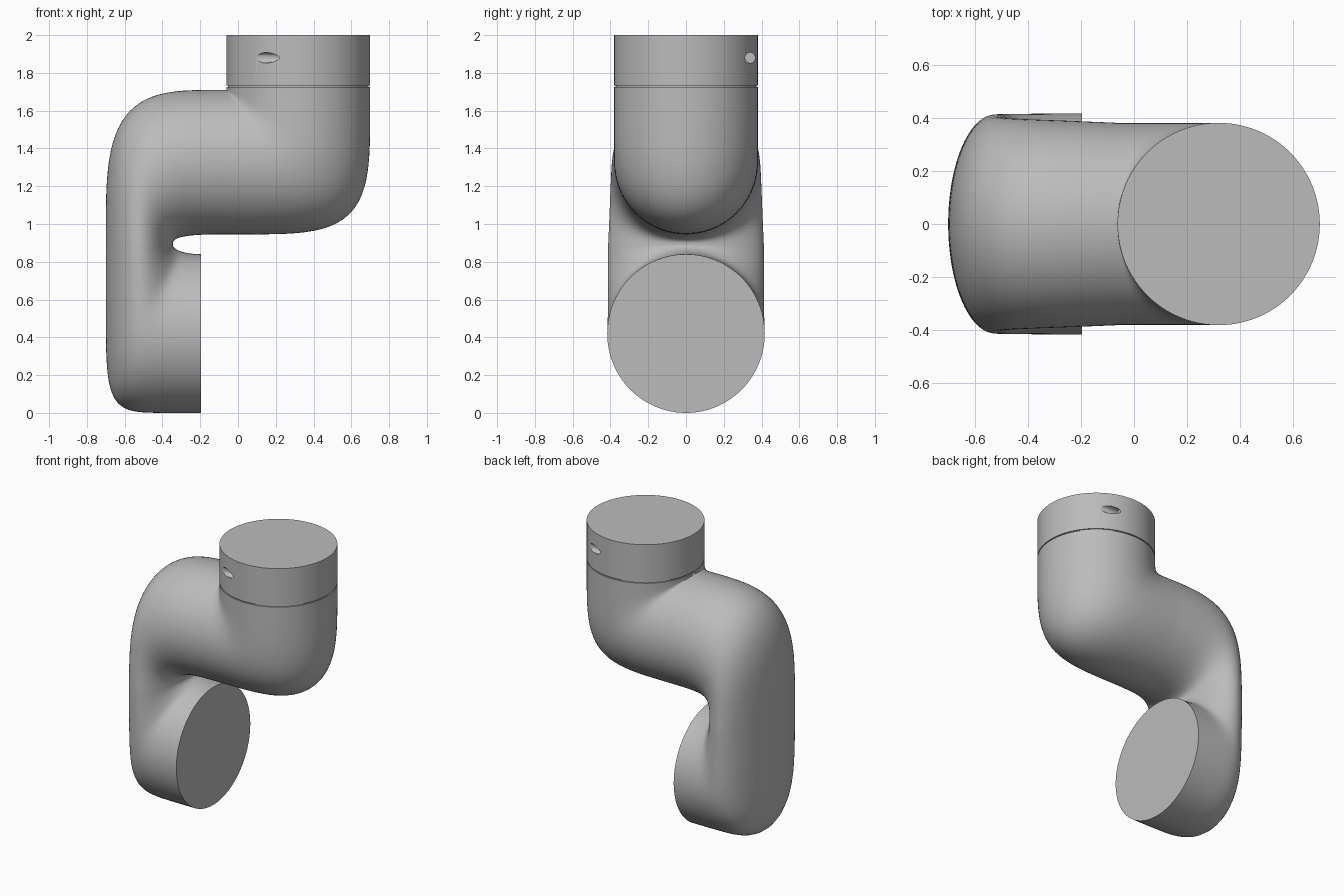
import bpy, bmesh
from math import sin, cos, pi, radians

old = bpy.data.objects.get("Cube")
if old:
    bpy.data.objects.remove(old, do_unlink=True)

grey = bpy.data.materials.new("satin_grey")
grey.use_nodes = True
COLOUR = (0.5, 0.5, 0.5, 1)
grey.diffuse_color = COLOUR
grey.node_tree.nodes["Principled BSDF"].inputs["Base Color"].default_value = COLOUR

SIDES, STEPS = 96, 36
TOP_X, TOP_R = 0.319, 0.381          # axis and radius of the upper joint


def smooth(ob):
    bpy.ops.object.select_all(action='DESELECT')
    ob.select_set(True)
    bpy.context.view_layer.objects.active = ob
    bpy.ops.object.shade_smooth_by_angle(angle=radians(40))


def cylinder(name, radius, depth, location, rotation=(0, 0, 0), sides=SIDES):
    bpy.ops.mesh.primitive_cylinder_add(vertices=sides, radius=radius, depth=depth,
                                        location=location, rotation=rotation)
    ob = bpy.context.object
    ob.name = name
    ob.data.materials.append(grey)
    return ob


def corner(cx, cz, a, b, n, t):
    """Point on a quarter superellipse; t runs from the x axis to the z axis."""
    c, s = cos(t * pi / 2), sin(t * pi / 2)
    r = (abs(c) ** n + abs(s) ** n) ** (-1 / n)
    return cx + a * r * c, cz + b * r * s


# Sections of the link: two opposite profile points and a half-width
inner = (TOP_X - TOP_R, 1.71)
sections = [((inner[0], 1.725), (0.70, 1.725), TOP_R)]
steps = [i / STEPS for i in range(STEPS + 1)]
for t in steps:                       # upper elbow, fanned about its inner corner
    sections.append((inner, corner(inner[0], 1.71, 0.762, -0.765, 4.5, t), TOP_R))
for t in steps[1:]:                   # middle elbow, flattening into the upright
    sections.append((corner(inner[0], 0.89, -0.638, 0.82, 3.8, 1 - t),
                     corner(inner[0], 0.89, -0.283, 0.055, 3, 1 - t),
                     TOP_R + 0.031 * t))
for t in steps[1:]:                   # lower elbow, opening into the round flange
    sections.append((corner(-0.195, 0.89, -0.505, -0.89, 7.5, t),
                     corner(-0.195, 0.89, -0.15, -0.05, 2, t),
                     0.412 + 0.005 * t))

# Loft the link body
bm = bmesh.new()
rings = []
for (ax, az), (bx, bz), w in sections:
    ring = []
    for k in range(SIDES):
        c, s = cos(2 * pi * k / SIDES), sin(2 * pi * k / SIDES)
        ring.append(bm.verts.new(((ax + bx) / 2 + (bx - ax) / 2 * c, w * s,
                                  (az + bz) / 2 + (bz - az) / 2 * c)))
    rings.append(ring)
for r0, r1 in zip(rings, rings[1:]):
    for k in range(SIDES):
        j = (k + 1) % SIDES
        bm.faces.new((r0[k], r0[j], r1[j], r1[k]))
bm.faces.new(rings[0])
bm.faces.new(rings[-1])
bmesh.ops.remove_doubles(bm, verts=bm.verts, dist=1e-5)
bmesh.ops.recalc_face_normals(bm, faces=bm.faces)
mesh = bpy.data.meshes.new("link_body")
bm.to_mesh(mesh)
bm.free()
body = bpy.data.objects.new("link_body", mesh)
bpy.context.collection.objects.link(body)
mesh.materials.append(grey)
smooth(body)

# Recessed seam and top collar
smooth(cylinder("seam_ring", TOP_R - 0.008, 0.03, (TOP_X, 0, 1.73)))
collar = cylinder("top_collar", TOP_R, 0.267, (TOP_X, 0, 1.8665))

# Two blind screw holes on opposite sides of the collar
for side in (1, -1):
    cutter = cylinder("hole_cutter", 0.0275, 0.4, (TOP_X + side * 0.29, side * 0.34, 1.88),
                      (0, pi / 2, 0), 32)
    cutter.hide_render = True
    cut = collar.modifiers.new("screw_hole", 'BOOLEAN')
    cut.operation = 'DIFFERENCE'
    cut.solver = 'EXACT'
    cut.object = cutter
    bpy.context.view_layer.objects.active = collar
    bpy.ops.object.modifier_apply(modifier=cut.name)
    bpy.data.objects.remove(cutter, do_unlink=True)
smooth(collar)
